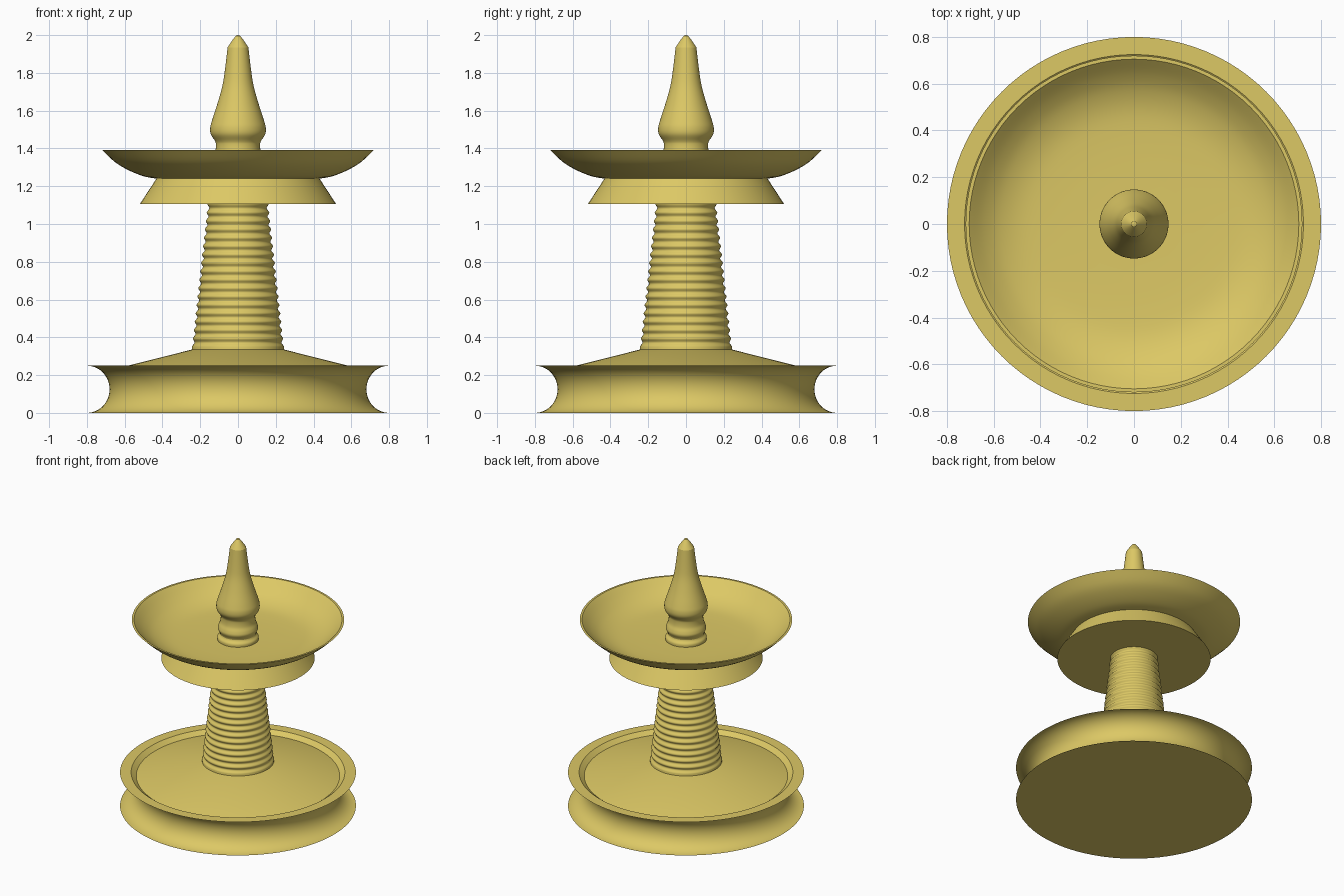
import bpy, bmesh, math

if "Cube" in bpy.data.objects:
    bpy.data.objects.remove(bpy.data.objects["Cube"])

SEG = 96
brass = bpy.data.materials.new("brass")
brass.diffuse_color = (0.72, 0.58, 0.13, 1)
brass.use_nodes = True
brass.node_tree.nodes["Principled BSDF"].inputs["Base Color"].default_value = brass.diffuse_color


def lathe(name, profile, angle=30):
    """Revolve an (r, z) profile, listed bottom to top, around z; r = 0 is a pole."""
    bm = bmesh.new()
    rings = []
    for r, z in profile:
        n = 1 if r == 0 else SEG
        rings.append([bm.verts.new((r * math.cos(2 * math.pi * i / n),
                                    r * math.sin(2 * math.pi * i / n), z)) for i in range(n)])
    for a, b in zip(rings, rings[1:]):
        for i in range(SEG):
            j = (i + 1) % SEG
            quad = [a[i % len(a)], a[j % len(a)], b[j % len(b)], b[i % len(b)]]
            bm.faces.new(list(dict.fromkeys(quad)))
    bmesh.ops.recalc_face_normals(bm, faces=bm.faces)
    mesh = bpy.data.meshes.new(name)
    bm.to_mesh(mesh)
    bm.free()
    obj = bpy.data.objects.new(name, mesh)
    bpy.context.collection.objects.link(obj)
    mesh.materials.append(brass)
    bpy.ops.object.select_all(action='DESELECT')
    obj.select_set(True)
    bpy.context.view_layer.objects.active = obj
    bpy.ops.object.shade_smooth_by_angle(angle=math.radians(angle))
    return obj


def smooth(points, steps=5):
    """Catmull-Rom curve through the points."""
    p = [points[0]] + points + [points[-1]]
    out = []
    for a, b, c, d in zip(p, p[1:], p[2:], p[3:]):
        for s in range(steps):
            t = s / steps
            out.append(tuple(0.5 * (2 * q + (r - o) * t + (2 * o - 5 * q + 4 * r - u) * t * t
                                    + (3 * q - o - 3 * r + u) * t ** 3)
                             for o, q, r, u in zip(a, b, c, d)))
    return out + [points[-1]]


# Base: concave side wall, flat rim, shallow recess and low cone
side = []
for i in range(25):
    a = math.pi * i / 24
    side.append((0.8 - 0.12 * math.sin(a), 0.125 - 0.125 * math.cos(a)))
lathe("base", [(0, 0)] + side + [(0.725, 0.25), (0.69, 0.223), (0.245, 0.335), (0, 0.335)], 25)

# Ribbed tapering stem
RIBS, Z0, Z1 = 17, 0.35, 1.105
stem = [(0, 0.32), (0.243, 0.32)]
for i in range(RIBS * 8 + 1):
    t = i / (RIBS * 8)
    bump = 0.006 * math.cos(2 * math.pi * RIBS * t)
    stem.append((0.238 + (0.155 - 0.238) * t + bump, Z0 + (Z1 - Z0) * t))
lathe("stem", stem + [(0, Z1)], 50)

# Flared collar under the dish
lathe("collar", [(0, 1.105), (0.52, 1.105), (0.43, 1.243), (0, 1.243)])

# Oil dish
outside = smooth([(0.43, 1.24), (0.5, 1.253), (0.58, 1.285), (0.65, 1.327), (0.72, 1.392)])
inside = smooth([(0.705, 1.392), (0.64, 1.335), (0.57, 1.292), (0.48, 1.264), (0.36, 1.254), (0.2, 1.25)])
lathe("oil_dish", [(0, 1.24)] + outside + inside + [(0, 1.25)])

# Finial: ringed neck, bulb, tapering spire and pointed tip
neck = smooth([(0.14, 1.245), (0.139, 1.27), (0.122, 1.295), (0.136, 1.33), (0.132, 1.355),
               (0.12, 1.385), (0.117, 1.42), (0.122, 1.44), (0.144, 1.475), (0.147, 1.51),
               (0.137, 1.55), (0.108, 1.64), (0.083, 1.73), (0.07, 1.81), (0.055, 1.935)])
lathe("finial", [(0, 1.245)] + neck + [(0.03, 1.973), (0.012, 1.996), (0, 2.0)], 25)
